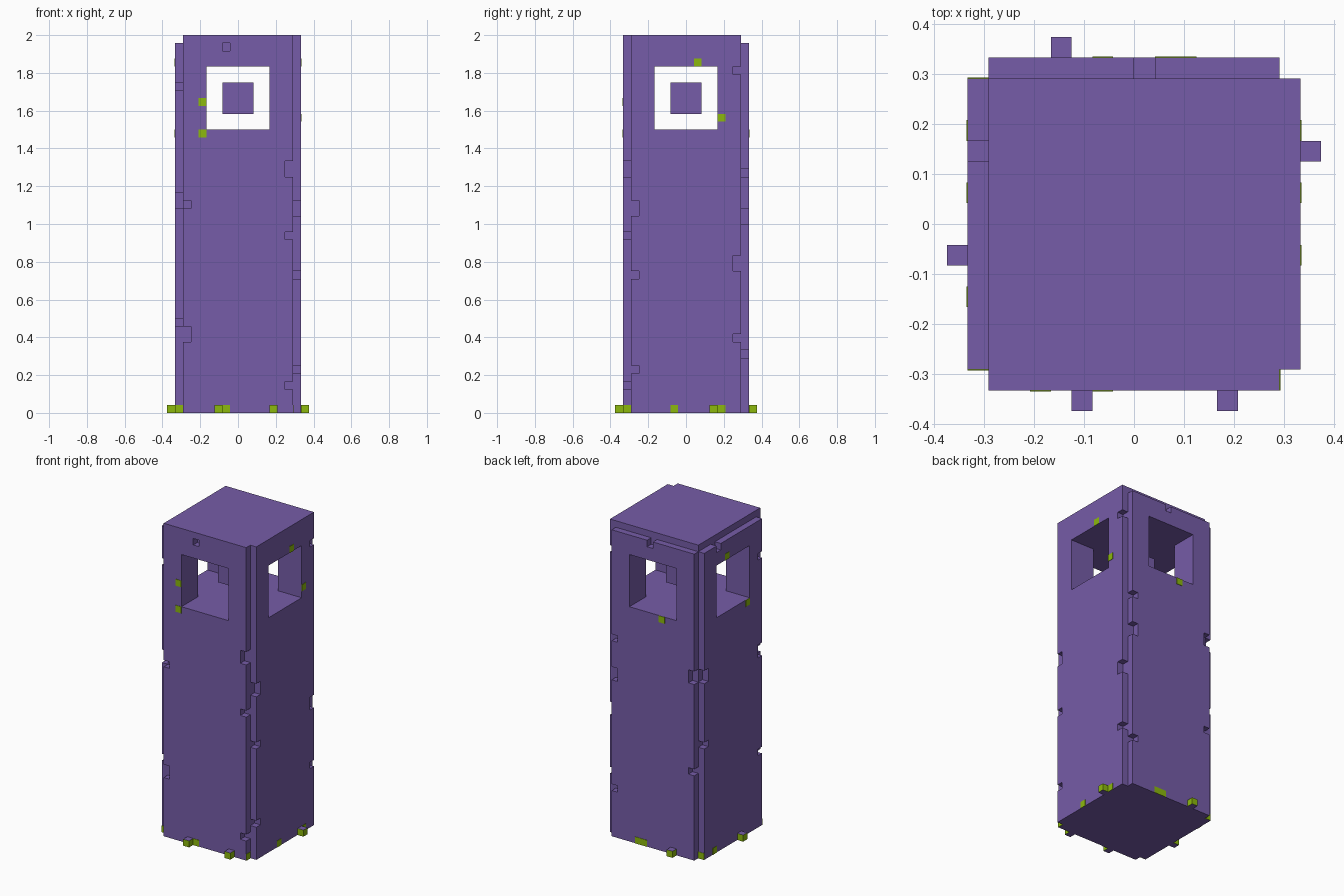
import bpy, bmesh, math
from mathutils import Matrix, Vector

default = bpy.data.objects.get("Cube")
if default:
    bpy.data.objects.remove(default, do_unlink=True)

V = 1 / 24      # size of one block
T = 0.06        # painted plate thickness, in blocks


def material(name, rgb):
    m = bpy.data.materials.new(name)
    m.use_nodes = True
    m.diffuse_color = (*rgb, 1)
    m.node_tree.nodes["Principled BSDF"].inputs["Base Color"].default_value = (*rgb, 1)
    return m


PURPLE = material("purple", (0.181, 0.107, 0.392))
GREEN = material("lime_green", (0.262, 0.485, 0.004))


def boxes(name, spans, mats, angle=0):
    """One object from boxes ((x0, x1), (y0, y1), (z0, z1)) in blocks, turned about z."""
    bm = bmesh.new()
    for span in spans:
        centre = Vector([(a + b) / 2 for a, b in span])
        size = Vector([b - a for a, b in span])
        bmesh.ops.create_cube(bm, size=1, matrix=Matrix.Translation(centre) @ Matrix.Diagonal((*size, 1)))
    bmesh.ops.transform(bm, verts=bm.verts,
                        matrix=Matrix.Scale(V, 4) @ Matrix.Rotation(math.radians(angle), 4, "Z"))
    mesh = bpy.data.meshes.new(name)
    bm.to_mesh(mesh)
    bm.free()
    for m in mats:
        mesh.materials.append(m)
    obj = bpy.data.objects.new(name, mesh)
    bpy.context.collection.objects.link(obj)
    return obj


def cut(obj, spans, angle=0):
    """Cut boxes out of an object and drop the cutter."""
    cutter = boxes("cutter", spans, [PURPLE], angle)
    cutter.hide_render = True
    mod = obj.modifiers.new("cut", "BOOLEAN")
    mod.operation, mod.solver, mod.object = "DIFFERENCE", "EXACT", cutter
    bpy.context.view_layer.objects.active = obj
    bpy.ops.object.modifier_apply(modifier=mod.name)
    bpy.data.objects.remove(cutter, do_unlink=True)


# Core with two crossing window tunnels
WINDOW = ((-4, 4), (-10, 10), (36, 44))
core = boxes("tower_core", [((-7, 7), (-7, 7), (0, 48))], [PURPLE])
for turn in (0, 90):
    cut(core, [WINDOW], turn)

# Block floating in the lantern room
boxes("lantern_block", [((-2, 2), (-2, 2), (38, 42))], [PURPLE])

# Wall panels: each is described as if it faced the front, then turned.
# left, right: edge notches (z0, z1); hole: (u, z0, z1); feet: u of base blocks;
# paint: (u, z) of green squares; ends: panel ends painted at the base
SIDES = {
    "front": dict(angle=0, top=48, left=[(9, 11), (26, 27)], right=[(3, 4), (22, 23), (30, 32)],
                  hole=(-2, 46, 47), feet=[-3, 4], paint=[(-5, 39), (-5, 35), (-2, 0)], ends=[1]),
    "left": dict(angle=90, top=48, left=[(5, 6), (17, 18), (25, 27)], right=[(9, 10), (18, 20), (43, 44)],
                 hole=None, feet=[3], paint=[(1, 44), (4, 37), (4, 0), (-2, 0)], ends=[]),
    "back": dict(angle=180, top=47, left=[(7, 8), (24, 26), (30, 31)], right=[(13, 14), (27, 29)],
                 hole=(-1, 46, 48), feet=[3], paint=[(1, 35), (-3, 0), (-2, 0)], ends=[]),
    "right": dict(angle=270, top=47, left=[(17, 18), (27, 29)], right=[(11, 12), (26, 28), (41, 42)],
                  hole=(-4, 46, 48), feet=[1], paint=[(-2, 44), (3, 35), (-5, 0)], ends=[-1, 1]),
}

for side, s in SIDES.items():
    angle = s["angle"]

    # Panel with window, edge notches and small hole
    panel = boxes(side + "_wall", [((-7, 7), (-8, -7), (0, s["top"]))], [PURPLE], angle)
    depth = (-9, -6.5)
    cuts = [((-4, 4), depth, (36, 44))]
    cuts += [((-8, -6), depth, z) for z in s["left"]]
    cuts += [((6, 8), depth, z) for z in s["right"]]
    if s["hole"]:
        u, z0, z1 = s["hole"]
        cuts.append(((u, u + 1), depth, (z0, z1)))
    cut(panel, cuts, angle)

    # Base blocks: green sides, purple top and underside
    feet = boxes(side + "_base_blocks", [((u, u + 1), (-9, -8), (0, 1)) for u in s["feet"]],
                 [GREEN, PURPLE], angle)
    for face in feet.data.polygons:
        face.material_index = int(abs(face.normal.z) > 0.5)

    # Painted green squares
    plates = [((u, u + 1), (-8 - T, -8), (z, z + 1)) for u, z in s["paint"]]
    plates += [((min(7 * e, 7 * e + T * e), max(7 * e, 7 * e + T * e)), (-8, -7), (0, 1)) for e in s["ends"]]
    boxes(side + "_green_squares", plates, [GREEN], angle)
